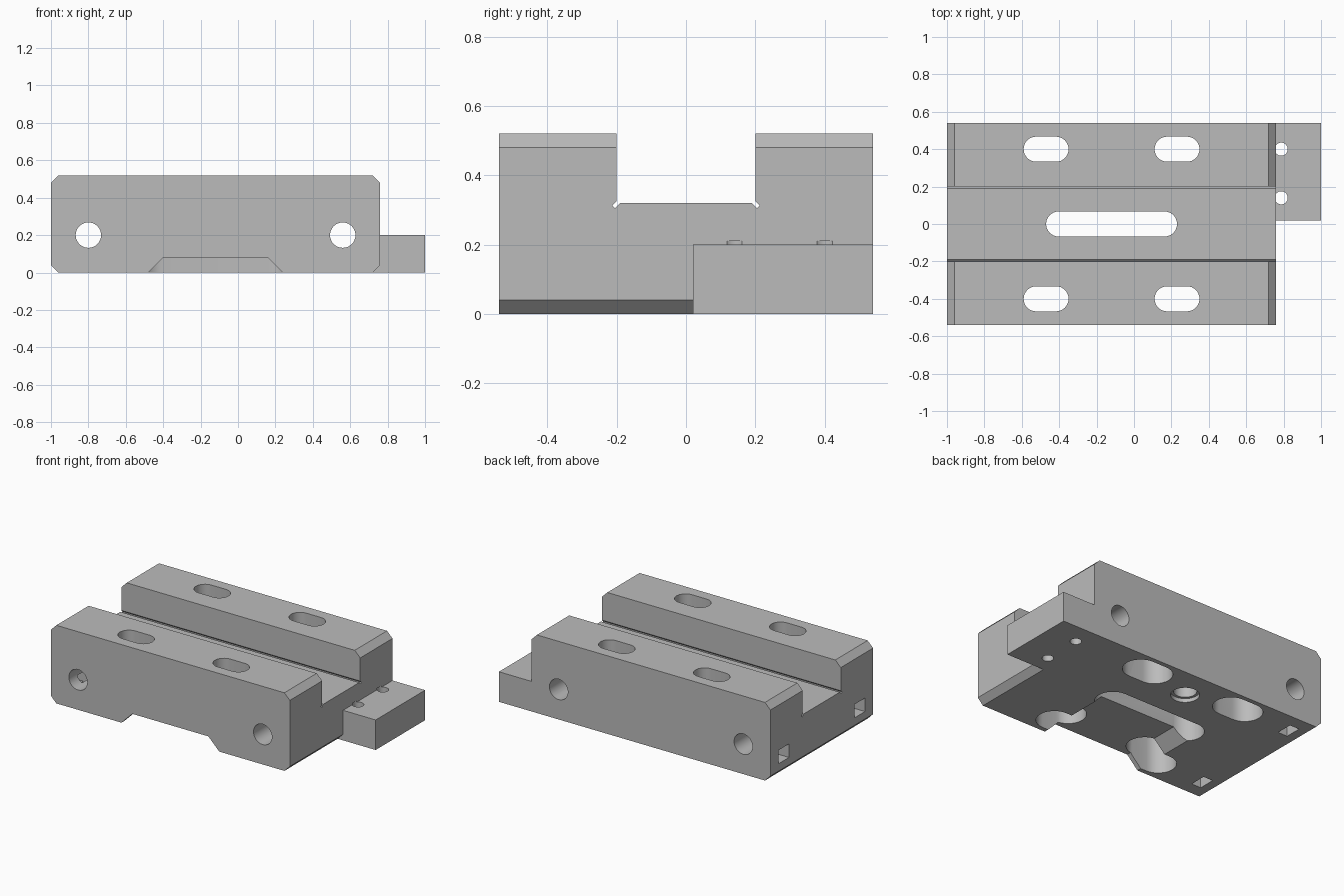
import bpy, bmesh, math
from mathutils import Vector

cube = bpy.data.objects.get("Cube")
if cube:
    bpy.data.objects.remove(cube, do_unlink=True)

grey = bpy.data.materials.new("machined_grey")
grey.use_nodes = True
colour = (0.5, 0.5, 0.5, 1)
grey.diffuse_color = colour
grey.node_tree.nodes["Principled BSDF"].inputs["Base Color"].default_value = colour


def prism(name, points, axis, lo, hi):
    """Extrude a 2D outline along one axis; points fill the other two in order."""
    def place(p, t):
        c = list(p)
        c.insert("xyz".index(axis), t)
        return Vector(c)
    bm = bmesh.new()
    face = bm.faces.new([bm.verts.new(place(p, lo)) for p in points])
    ext = bmesh.ops.extrude_face_region(bm, geom=[face])
    shift = place((0, 0), hi - lo)
    bmesh.ops.translate(bm, vec=shift,
                        verts=[g for g in ext["geom"] if isinstance(g, bmesh.types.BMVert)])
    bmesh.ops.recalc_face_normals(bm, faces=bm.faces)
    mesh = bpy.data.meshes.new(name)
    bm.to_mesh(mesh)
    bm.free()
    mesh.materials.append(grey)
    ob = bpy.data.objects.new(name, mesh)
    bpy.context.collection.objects.link(ob)
    return ob


def rect(a0, a1, b0, b1):
    return [(a0, b0), (a1, b0), (a1, b1), (a0, b1)]


def stadium(cx, cy, half, r, n=16):
    """Round-ended slot outline; a circle when half is zero."""
    pts = []
    for side in (1, -1):
        for i in range(n + (half > 0)):
            a = math.pi * (i / n - 0.5) + (0 if side > 0 else math.pi)
            pts.append((cx + side * half + r * math.cos(a), cy + r * math.sin(a)))
    return pts


def combine(target, tool, operation="DIFFERENCE"):
    mod = target.modifiers.new("cut", "BOOLEAN")
    mod.operation = operation
    mod.solver = "EXACT"
    mod.object = tool
    bpy.context.view_layer.objects.active = target
    bpy.ops.object.modifier_apply(modifier=mod.name)
    bpy.data.objects.remove(tool, do_unlink=True)


# Main block with chamfered ends
L, R, H, D, C = -1.0, 0.76, 0.52, 0.54, 0.04
block = prism("slotted_block",
              [(L + C, 0), (R - C, 0), (R, C), (R, H - C),
               (R - C, H), (L + C, H), (L, H - C), (L, C)], "y", -D, D)

# Side tab
combine(block, prism("tab", rect(0.6, 1.0, 0.02, D), "z", 0, 0.2), "UNION")

# Lengthwise channel with corner relief grooves
half_channel = [(0.2, 0.7), (0.2, 0.326), (0.213, 0.313), (0.205, 0.305), (0.19, 0.32)]
channel = half_channel + [(-y, z) for y, z in reversed(half_channel)]
combine(block, prism("channel", channel, "x", -1.2, 1.2))

# Tapered recess under the front
combine(block, prism("recess", [(-0.5, -0.02), (-0.4, 0.08), (0.16, 0.08), (0.26, -0.02)],
                     "y", -0.7, 0))

# Bolt slots, wider from below
slots = [(x, y, 0.053) for x in (-0.47, 0.23) for y in (-0.4, 0.4)] + [(-0.12, 0, 0.283)]
for x, y, half in slots:
    depth = 0.3 if y else 0.2
    combine(block, prism("slot", stadium(x, y, half, 0.067), "z", -0.1, 0.7))
    combine(block, prism("counterbore", stadium(x, y, half, 0.11), "z", -0.1, depth))

# Cross holes through front and back
for x in (-0.8, 0.56):
    combine(block, prism("cross_hole", stadium(x, 0.2, 0, 0.068), "y", -0.7, 0.7))

# Tab screw holes
for y in (0.14, 0.4):
    combine(block, prism("tab_hole", stadium(0.787, y, 0, 0.035), "z", -0.1, 0.21))

# Stepped blind hole underneath
combine(block, prism("blind_rim", stadium(-0.12, 0.33, 0, 0.087), "z", -0.1, 0.025))
combine(block, prism("blind_hole", stadium(-0.12, 0.33, 0, 0.07), "z", -0.1, 0.15))

# Angled tie passages from the left end to the underside
passage = [(-1.1, 0.09), (-0.9, 0.09), (-0.9, -0.1), (-0.83, -0.1), (-0.83, 0.18), (-1.1, 0.18)]
for y in (-0.4, 0.4):
    combine(block, prism("tie_passage", passage, "y", y - 0.055, y + 0.055))

bpy.ops.object.select_all(action="DESELECT")
block.select_set(True)
bpy.context.view_layer.objects.active = block
bpy.ops.object.shade_smooth_by_angle(angle=math.radians(30))
